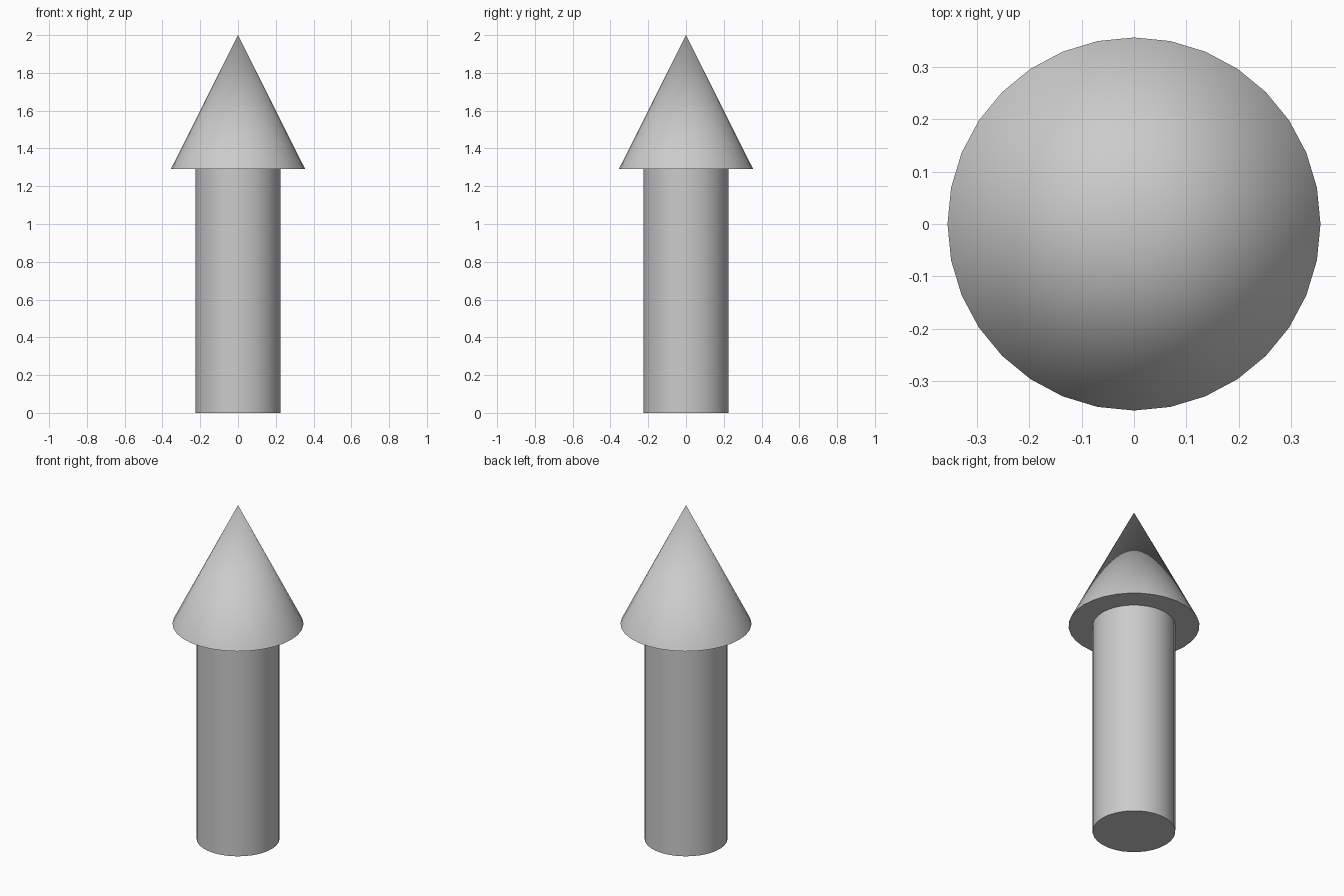
import bpy
from math import radians

if "Cube" in bpy.data.objects:
    bpy.data.objects.remove(bpy.data.objects["Cube"])

SIDES = 32
HEAD_BASE = 1.29
HEIGHT = 2.0


def smooth(name):
    obj = bpy.context.object
    obj.name = name
    bpy.ops.object.shade_smooth_by_angle(angle=radians(30))
    return obj


# Straight round shaft standing on the ground
bpy.ops.mesh.primitive_cylinder_add(vertices=SIDES, radius=0.225, depth=HEAD_BASE,
                                    location=(0, 0, HEAD_BASE / 2))
smooth("shaft")

# Pointed conical head with a flat underside
bpy.ops.mesh.primitive_cone_add(vertices=SIDES, radius1=0.356, radius2=0,
                                depth=HEIGHT - HEAD_BASE,
                                location=(0, 0, (HEIGHT + HEAD_BASE) / 2))
smooth("arrow_head")
